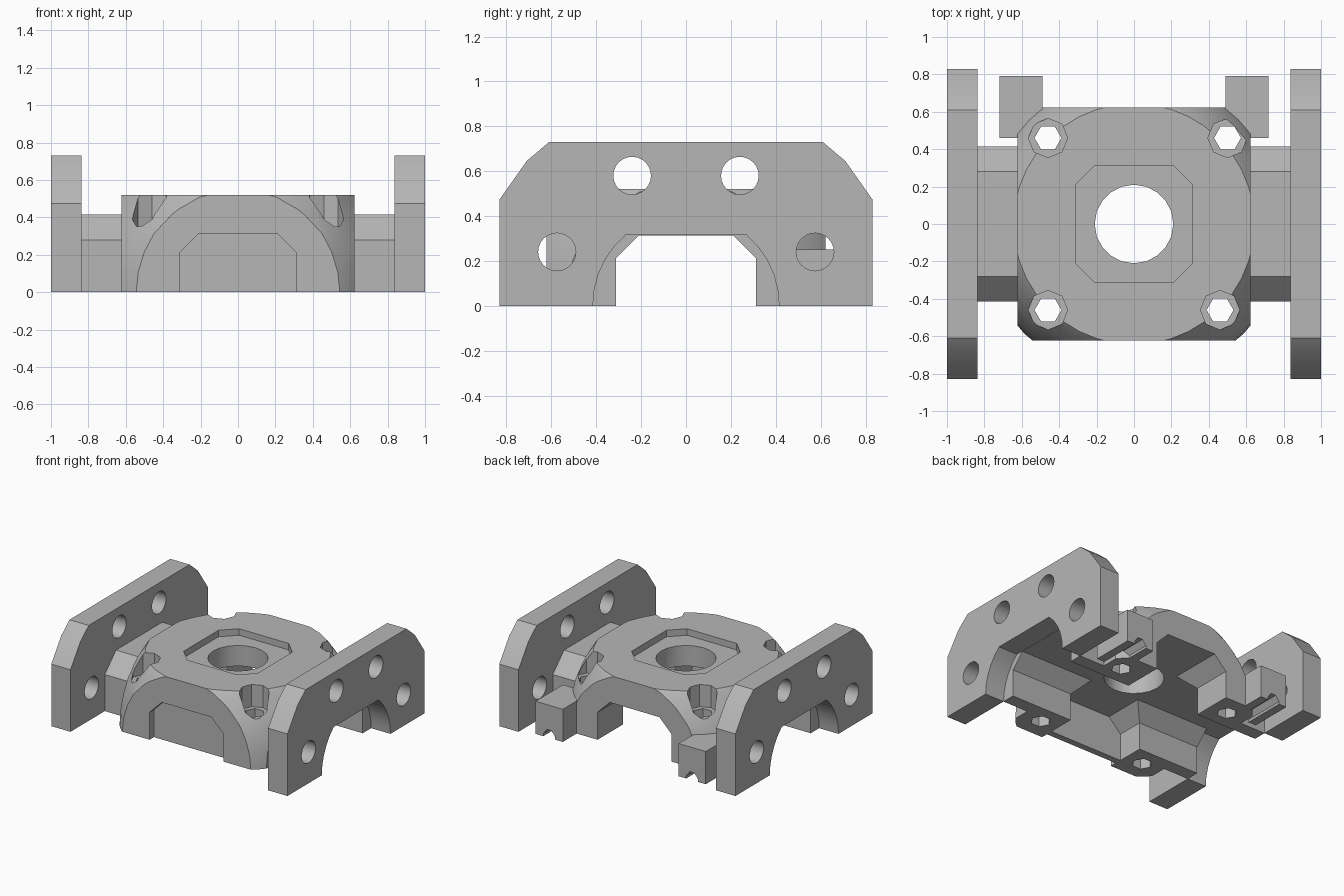
import bpy, bmesh
from math import sin, cos, radians, tau

cube = bpy.data.objects.get("Cube")
if cube:
    bpy.data.objects.remove(cube, do_unlink=True)

grey = bpy.data.materials.new("plain_grey")
grey.use_nodes = True
grey.diffuse_color = (0.47, 0.47, 0.47, 1)
grey.node_tree.nodes["Principled BSDF"].inputs["Base Color"].default_value = (0.47, 0.47, 0.47, 1)


def finish(name, bm):
    bmesh.ops.recalc_face_normals(bm, faces=bm.faces)
    mesh = bpy.data.meshes.new(name)
    bm.to_mesh(mesh)
    bm.free()
    mesh.materials.append(grey)
    ob = bpy.data.objects.new(name, mesh)
    bpy.context.collection.objects.link(ob)
    return ob


def prism(name, points, axis, lo, hi):
    """Extrude a 2D outline along the x, y or z axis."""
    place = {"x": lambda a, b, t: (t, a, b),
             "y": lambda a, b, t: (a, t, b),
             "z": lambda a, b, t: (a, b, t)}[axis]
    bm = bmesh.new()
    ends = [[bm.verts.new(place(a, b, t)) for a, b in points] for t in (lo, hi)]
    for ring in ends:
        bm.faces.new(ring)
    n = len(points)
    for i in range(n):
        j = (i + 1) % n
        bm.faces.new((ends[0][i], ends[0][j], ends[1][j], ends[1][i]))
    return finish(name, bm)


def mirrored(half):
    """Complete an outline given for positive first coordinate."""
    return half + [(-a, b) for a, b in reversed(half)]


def ngon(a, b, r, n):
    return [(a + r * cos(tau * i / n), b + r * sin(tau * i / n)) for i in range(n)]


def rect(a0, a1, b0, b1):
    return [(a0, b0), (a1, b0), (a1, b1), (a0, b1)]


def arch(w, c, bottom):
    return mirrored([(w, bottom), (w, c), (c, w)])


def boolean(target, tool, operation="DIFFERENCE"):
    mod = target.modifiers.new("cut", "BOOLEAN")
    mod.operation, mod.solver, mod.object = operation, "EXACT", tool
    bpy.ops.object.select_all(action="DESELECT")
    bpy.context.view_layer.objects.active = target
    target.select_set(True)
    bpy.ops.object.modifier_apply(modifier=mod.name)
    bpy.data.objects.remove(tool, do_unlink=True)


def smooth(ob):
    bpy.ops.object.select_all(action="DESELECT")
    bpy.context.view_layer.objects.active = ob
    ob.select_set(True)
    bpy.ops.object.shade_smooth_by_angle(angle=radians(28))


# Central body: block rounded by a ball
HALF, TOP = 0.622, 0.52
body = prism("central_body", rect(-HALF, HALF, -HALF, HALF), "z", 0, TOP)
bm = bmesh.new()
bmesh.ops.create_uvsphere(bm, u_segments=40, v_segments=24, radius=0.829)
boolean(body, finish("ball", bm), "INTERSECT")

# Crossing tunnels underneath, open at the sides and back, closed by a thin front wall
boolean(body, prism("tunnel", arch(0.313, 0.21, -0.1), "x", -1, 1))
boolean(body, prism("tunnel", arch(0.313, 0.21, -0.1), "y", -0.52, 1))

# Shallow recesses in the front and top, and the round centre hole
boolean(body, prism("recess", arch(0.313, 0.21, -0.1), "y", -1, -0.57))
octagon = mirrored([(0.21, -0.313), (0.313, -0.21), (0.313, 0.21), (0.21, 0.313)])
boolean(body, prism("recess", octagon, "z", TOP - 0.05, 1))
boolean(body, prism("hole", ngon(0, 0, 0.21, 20), "z", -1, 1))

# Back posts with a notch along the bottom
posts = []
for side, label in ((1, "left"), (-1, "right")):
    xs = sorted((side * 0.49, side * 0.72))
    post = prism(f"{label}_back_post", rect(*xs, 0.46, 0.79), "z", 0, 0.25)
    notch = [(side * 0.605 + a, b) for a, b in mirrored([(0.05, -0.1), (0.05, 0.02), (0.02, 0.06)])]
    boolean(post, prism("notch", notch, "y", 0.4, 0.9))
    posts.append(post)

# Corner screw bores with wider pockets at the top
for x, y in ((0.46, -0.46), (-0.46, -0.46), (-0.46, 0.46), (0.5, 0.46)):
    boolean(body, prism("pocket", ngon(x, y, 0.105, 8), "z", 0.35, 1))
    for part in [body] + ([p for p in posts if p.data.vertices[0].co.x * x > 0] if y > 0 else []):
        boolean(part, prism("bore", ngon(x, y, 0.072, 6), "z", -1, 1))

# Side plates with a rounded arch, and arms joining them to the body
outline = mirrored([(0.83, 0), (0.83, 0.475), (0.71, 0.645), (0.61, 0.73)])
steps = [radians(49.4 * i / 5) for i in range(6)]
opening = mirrored([(0.415, -0.1)] + [(0.415 * cos(t), 0.415 * sin(t)) for t in steps])
plates = []
for side, label in ((1, "left"), (-1, "right")):
    plate = prism(f"{label}_side_plate", outline, "x", *sorted((side * 0.837, side)))
    boolean(plate, prism("opening", opening, "x", -2, 2))
    for y, z in ((0.575, 0.24), (0.24, 0.58)):
        for s in (1, -1):
            boolean(plate, prism("hole", ngon(s * y, z, 0.084, 24), "x", -2, 2))
    plates.append(plate)
    arm = prism(f"{label}_arm", arch(0.415, 0.28, 0), "x", *sorted((side * HALF, side * 0.837)))
    boolean(arm, prism("tunnel", arch(0.313, 0.21, -0.1), "x", -2, 2))

for ob in [body] + plates:
    smooth(ob)
